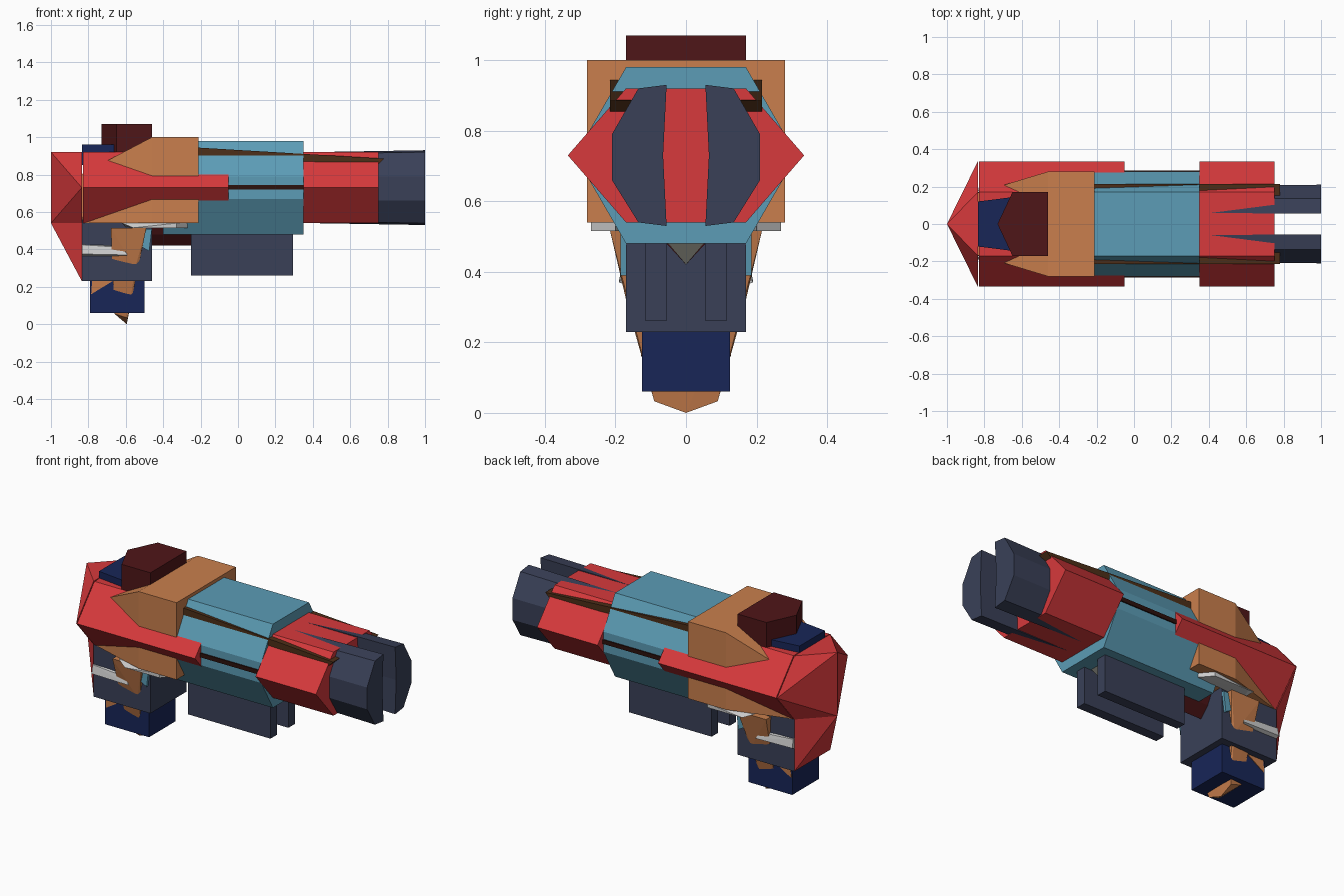
import bpy, bmesh

if "Cube" in bpy.data.objects:
    bpy.data.objects.remove(bpy.data.objects["Cube"])

COLORS = {"red": (214, 60, 62), "teal": (92, 155, 180), "copper": (200, 126, 78),
          "navy": (60, 66, 88), "blue": (30, 42, 88), "maroon": (80, 28, 30),
          "brown": (78, 50, 30), "black": (48, 24, 20), "white": (200, 200, 196),
          "olive": (92, 92, 86)}
mats = {}
for n, c in COLORS.items():
    m = bpy.data.materials.new(n)
    m.diffuse_color = [(v / 255) ** 2.2 for v in c] + [1]
    m.use_nodes = True
    m.node_tree.nodes["Principled BSDF"].inputs["Base Color"].default_value = m.diffuse_color
    mats[n] = m


def finish(name, bm, color):
    bmesh.ops.recalc_face_normals(bm, faces=bm.faces)
    me = bpy.data.meshes.new(name)
    bm.to_mesh(me)
    bm.free()
    ob = bpy.data.objects.new(name, me)
    bpy.context.collection.objects.link(ob)
    me.materials.append(mats[color])
    return ob


def loft(name, rings, color):
    """Join matching rings of 3D points, capping both ends."""
    bm = bmesh.new()
    vs = [[bm.verts.new(p) for p in r] for r in rings]
    n = len(vs[0])
    for a, b in zip(vs, vs[1:]):
        for i in range(n):
            j = (i + 1) % n
            bm.faces.new((a[i], a[j], b[j], b[i]))
    bm.faces.new(vs[0])
    bm.faces.new(vs[-1])
    return finish(name, bm, color)


def along_x(name, sec, x0, x1, color):
    return loft(name, [[(x, y, z) for y, z in sec] for x in (x0, x1)], color)


def along_y(name, prof, y0, y1, color):
    return loft(name, [[(x, y, z) for x, z in prof] for y in (y0, y1)], color)


def box(name, x0, x1, y0, y1, z0, z1, color):
    return along_x(name, [(y0, z0), (y1, z0), (y1, z1), (y0, z1)], x0, x1, color)


def both(half):
    return half + [(-y, z) for y, z in reversed(half)]


def hull(name, pts, color):
    bm = bmesh.new()
    for p in pts:
        bm.verts.new(p)
    r = bmesh.ops.convex_hull(bm, input=bm.verts)
    junk = [v for v in r["geom_interior"] + r["geom_unused"] if isinstance(v, bmesh.types.BMVert)]
    bmesh.ops.delete(bm, geom=list(set(junk)), context='VERTS')
    return finish(name, bm, color)


def mirror(ob):
    c = ob.copy()
    c.data = ob.data.copy()
    c.name = ob.name + "_mirror"
    bm = bmesh.new()
    bm.from_mesh(c.data)
    for v in bm.verts:
        v.co.y *= -1
    bmesh.ops.reverse_faces(bm, faces=bm.faces)
    bm.to_mesh(c.data)
    bm.free()
    bpy.context.collection.objects.link(c)


# main body and front barrel sleeve
along_x("body", both([(.17, .98), (.28, .79), (.28, .67), (.17, .48)]), -.4, .35, "teal")
hexa = both([(.17, .92), (.335, .73), (.17, .54)])
along_x("barrel_sleeve", hexa, .35, .75, "red")
box("body_groove", -.05, .35, -.287, .287, .72, .745, "black")

# rear shell with a pointed back and a downward fin
along_x("rear_shell", hexa, -.83, -.05, "red")
bm = bmesh.new()
sec = both([(.17, .92), (.335, .73), (.17, .54), (.17, .23)])
v = [bm.verts.new((-.835, y, z)) for y, z in sec]
top, low = bm.verts.new((-1, 0, .92)), bm.verts.new((-1, 0, .54))
for a, b, t in ((0, 1, top), (1, 2, low), (2, 3, low), (3, 4, low), (4, 5, low),
                (5, 6, low), (6, 7, top), (7, 0, top)):
    bm.faces.new((v[a], v[b], t))
bm.faces.new((v[1], low, top))
bm.faces.new((v[6], top, low))
bm.faces.new(v)
finish("rear_point", bm, "red")

# copper collar tapering to the rear
loft("collar", [[(x, -y, .54), (x, y, .54), (x, y, z), (x, -y, z)]
                for x, y, z in ((-.84, .165, .80), (-.46, .28, 1.0), (-.21, .28, 1.0))], "copper")

# sight block and blue plate on top
loft("sight", [[(-.73, 0, z), (-.65, .17, z), (-.46, .17, z), (-.46, -.17, z), (-.65, -.17, z)]
               for z in (.86, 1.07)], "maroon")
loft("top_plate", [[(-.835, -.12, z), (-.835, .12, z), (-.6, .15, z), (-.6, -.15, z)]
                   for z in (.85, .96)], "blue")

# handle
box("grip", -.835, -.46, -.17, .17, .23, .56, "navy")
box("grip_base", -.79, -.5, -.125, .125, .06, .24, "blue")
pts = []
for s in (-1, 1):
    pts += [(-.68, s * .215, .515), (-.49, s * .215, .515), (-.55, s * .165, .30),
            (-.59, s * .09, .033), (-.66, s * .09, .055)]
hull("grip_spike", pts + [(-.595, 0, .0)], "copper")

# trigger wedge and keel
wedge = [(-.055, .485), (.055, .485), (0, .42)]
along_x("trigger_wedge", [(-.09, .55), (.09, .55), (.055, .48), (0, .42), (-.055, .48)],
        -.46, -.25, "maroon")
along_x("keel", wedge, -.25, .25, "olive")

# paired side parts
for ob in (
    # muzzle prongs, flaring slightly to the front
    loft("muzzle_prong", [[(x, .135 + (y - .135) * k, .73 + (z - .73) * k) for y, z in
         [(.055, .93), (.135, .92), (.21, .79), (.21, .66), (.135, .54), (.055, .53), (.065, .73)]]
         for x, k in ((.35, .945), (1.0, 1.0))], "navy"),
    along_y("side_strip", [(-.4, .90), (-.4, .955), (.78, .885), (.75, .855)], .13, .215, "brown"),
    box("under_rail", -.25, .295, .055, .115, .26, .5, "navy"),
    # pale plates beside the grip
    hull("upper_plate", [(-.62, .17, .54), (-.62, .24, .54), (-.56, .27, .515), (-.33, .27, .515),
                         (-.27, .2, .515), (-.27, .2, .54), (-.33, .27, .54), (-.6, .17, .52)], "white"),
    hull("lower_plate", [(-.835, .16, .425), (-.835, .16, .36), (-.835, .19, .375), (-.835, .18, .425),
                         (-.62, .18, .41), (-.59, .19, .37), (-.62, .16, .36), (-.62, .16, .42)], "white"),
    along_y("grip_clip", [(-.53, .51), (-.46, .51), (-.475, .39), (-.51, .41)], .15, .185, "teal"),
    # lower copper teeth on the grip base
    hull("base_tooth", [(-.785, .127, .16), (-.78, .1, .23), (-.78, .13, .23), (-.67, .13, .23),
                        (-.67, .1, .23)], "copper"),
):
    mirror(ob)
